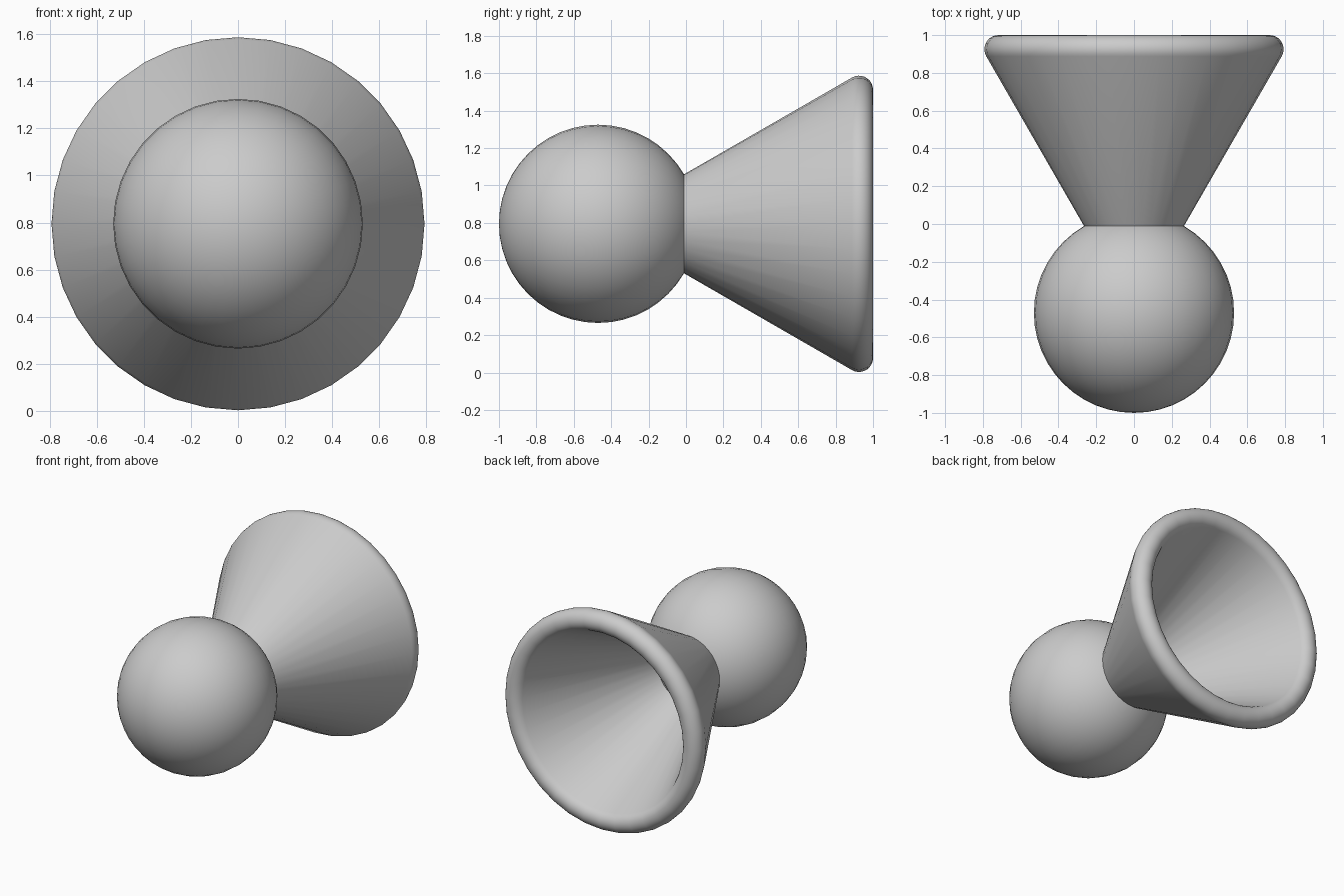
import bpy, bmesh, math
from mathutils import Matrix

if "Cube" in bpy.data.objects:
    bpy.data.objects.remove(bpy.data.objects["Cube"])

CZ = 0.795          # height of the common axis
APEX = -0.47        # sphere centre, also the apex of the horn walls
R = 0.53


def finish(bm, name):
    bmesh.ops.recalc_face_normals(bm, faces=bm.faces)
    me = bpy.data.meshes.new(name)
    bm.to_mesh(me)
    bm.free()
    ob = bpy.data.objects.new(name, me)
    bpy.context.collection.objects.link(ob)
    bpy.ops.object.select_all(action='DESELECT')
    ob.select_set(True)
    bpy.context.view_layer.objects.active = ob
    bpy.ops.object.shade_smooth_by_angle(angle=math.radians(40))
    return ob


# Ball
bm = bmesh.new()
bmesh.ops.create_uvsphere(
    bm, u_segments=36, v_segments=24, radius=R,
    matrix=Matrix.Translation((0, APEX, CZ)) @ Matrix.Rotation(math.pi / 2, 4, 'X'))
finish(bm, "ball")

# Horn: hollow cone whose two walls run tangent into a round rim
rim_r, rim_y, ring_r = 0.075, 0.925, 0.717
mid = math.atan2(ring_r, rim_y - APEX)
half = math.asin(rim_r / math.hypot(ring_r, rim_y - APEX))


def wall_start(angle):
    # Begin each wall just inside the ball surface
    d = R * 0.995
    return (APEX + d * math.cos(angle), d * math.sin(angle))


profile = [wall_start(mid + half)]
start, end = mid + half + math.pi / 2, mid - half - math.pi / 2
steps = 14
for i in range(steps + 1):
    a = start + (end - start) * i / steps
    profile.append((rim_y + rim_r * math.cos(a), ring_r + rim_r * math.sin(a)))
profile.append(wall_start(mid - half))

segments = 36
bm = bmesh.new()
rings = []
for y, r in profile:
    rings.append([bm.verts.new((r * math.cos(2 * math.pi * k / segments), y,
                                CZ + r * math.sin(2 * math.pi * k / segments)))
                  for k in range(segments)])
for i, ring in enumerate(rings):
    nxt = rings[(i + 1) % len(rings)]
    for k in range(segments):
        j = (k + 1) % segments
        bm.faces.new((ring[k], ring[j], nxt[j], nxt[k]))
finish(bm, "horn")
